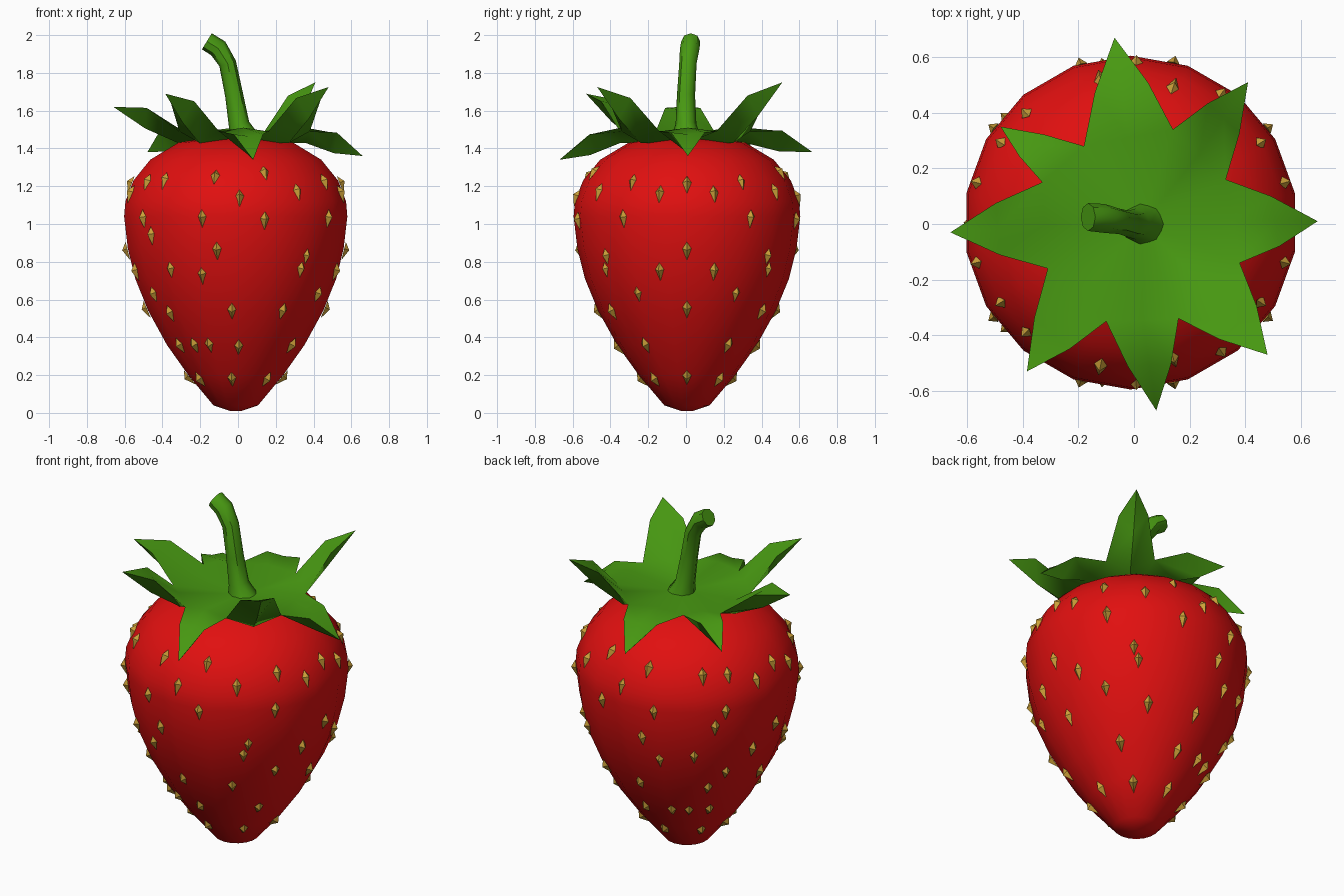
import bpy, bmesh, math
from mathutils import Vector

default = bpy.data.objects.get("Cube")
if default:
    bpy.data.objects.remove(default, do_unlink=True)


def make_material(name, rgb):
    mat = bpy.data.materials.new(name)
    mat.use_nodes = True
    colour = (*rgb, 1)
    mat.diffuse_color = colour
    mat.node_tree.nodes["Principled BSDF"].inputs["Base Color"].default_value = colour
    return mat


red = make_material("berry red", (0.75, 0.005, 0.005))
green = make_material("leaf green", (0.065, 0.32, 0.006))
gold = make_material("seed gold", (0.6, 0.35, 0.04))


def finish(name, bm, mat, angle=None):
    """Turn a bmesh into a named object, smooth below the given angle."""
    bmesh.ops.recalc_face_normals(bm, faces=bm.faces)
    mesh = bpy.data.meshes.new(name)
    bm.to_mesh(mesh)
    bm.free()
    mesh.materials.append(mat)
    obj = bpy.data.objects.new(name, mesh)
    bpy.context.collection.objects.link(obj)
    if angle:
        bpy.ops.object.select_all(action="DESELECT")
        obj.select_set(True)
        bpy.context.view_layer.objects.active = obj
        bpy.ops.object.shade_smooth_by_angle(angle=math.radians(angle))
    return obj


def skin(bm, rings):
    """Bridge equal rings of vertices and cap both ends."""
    for low, high in zip(rings, rings[1:]):
        for i in range(len(low)):
            j = (i + 1) % len(low)
            bm.faces.new((low[i], low[j], high[j], high[i]))
    bm.faces.new(rings[0])
    bm.faces.new(rings[-1])


# Berry body: a lathed profile of (radius, height)
PROFILE = [(0.03, 0.01), (0.12, 0.04), (0.255, 0.2), (0.37, 0.36), (0.47, 0.54),
           (0.54, 0.71), (0.58, 0.87), (0.6, 1.04), (0.593, 1.12), (0.55, 1.23),
           (0.46, 1.34), (0.31, 1.43), (0.15, 1.455)]
CENTRE = Vector((-0.012, 0.005, 0))
SIDES = 18

bm = bmesh.new()
rings = []
for radius, z in PROFILE:
    ring = []
    for i in range(SIDES):
        a = math.tau * (i + 0.5) / SIDES
        ring.append(bm.verts.new(CENTRE + Vector((radius * math.cos(a), radius * math.sin(a), z))))
    rings.append(ring)
skin(bm, rings)
finish("berry_body", bm, red, 50)


# Seeds: small kite-shaped pyramids lying on the skin
def skin_at(z):
    """Radius and upward slope direction (radial, vertical) of the body at a height."""
    for (r0, z0), (r1, z1) in zip(PROFILE, PROFILE[1:]):
        if z0 <= z <= z1:
            return r0 + (r1 - r0) * (z - z0) / (z1 - z0), Vector((r1 - r0, z1 - z0)).normalized()


def add_seed(bm, angle, z):
    radius, slope = skin_at(z)
    out = Vector((math.cos(angle), math.sin(angle), 0))
    side = Vector((-out.y, out.x, 0))
    up = out * slope.x + Vector((0, 0, slope.y))
    normal = side.cross(up)
    pos = CENTRE + out * radius * 0.99 + Vector((0, 0, z))
    rim = [bm.verts.new(pos + p) for p in
           (up * 0.047, side * 0.024 + up * 0.01, up * -0.053, side * -0.024 + up * 0.01)]
    peak = bm.verts.new(pos + normal * 0.028 + up * 0.008)
    for i in range(4):
        bm.faces.new((rim[i], rim[(i + 1) % 4], peak))
    bm.faces.new(rim[::-1])


# (sideways offset, height) on the front, repeated on the back
FRONT_SEEDS = [(-0.38, 1.23), (-0.11, 1.25), (0.155, 1.27), (0.02, 1.14), (0.33, 1.17),
               (-0.18, 1.03), (0.155, 1.02), (-0.45, 0.94), (-0.1, 0.86), (0.375, 0.83),
               (-0.18, 0.73), (-0.35, 0.53), (-0.02, 0.54), (0.25, 0.54), (-0.22, 0.36),
               (-0.14, 0.36), (0.015, 0.35), (-0.19, 0.18), (-0.02, 0.18), (0.165, 0.18)]
# half of one flank, mirrored across it and to the other side
FLANK_SEEDS = [(0, 1.21), (0, 0.86), (0, 0.55), (0, 0.19), (0.145, 1.16), (0.29, 1.22),
               (0.34, 1.03), (0.145, 0.75), (0.43, 0.76), (0.26, 0.63), (0.22, 0.36)]

bm = bmesh.new()
for x, z in FRONT_SEEDS:
    a = math.asin(x / skin_at(z)[0])
    for turn in (a - math.pi / 2, math.pi / 2 - a):
        add_seed(bm, turn, z)
for y, z in FLANK_SEEDS:
    a = math.asin(y / skin_at(z)[0])
    for s in ((1, -1) if y else (1,)):
        add_seed(bm, s * a, z)
        add_seed(bm, math.pi + s * a, z)
finish("seeds", bm, gold)

# Leaf crown: eight keeled leaves sharing one hub
TIPS = [(0.66, 0.01, 1.36), (0.41, 0.51, 1.75), (-0.07, 0.67, 1.38), (-0.48, 0.35, 1.38),
        (-0.66, -0.03, 1.62), (-0.385, -0.53, 1.69), (0.08, -0.67, 1.34), (0.48, -0.47, 1.725)]
VALLEYS = [(0.38, -0.14), (0.33, 0.16), (0.14, 0.34), (-0.18, 0.28),
           (-0.33, 0.15), (-0.31, -0.16), (-0.1, -0.35), (0.16, -0.34)]
UP = Vector((0, 0, 1))

bm = bmesh.new()
hub_top = bm.verts.new((0.03, 0, 1.47))
hub_low = bm.verts.new((0.03, 0, 1.42))
valleys = [bm.verts.new((x, y, 1.49)) for x, y in VALLEYS]
for i, tip_pos in enumerate(TIPS):
    v0, v1 = valleys[i], valleys[(i + 1) % len(TIPS)]
    tip_co = Vector(tip_pos)
    root = (v0.co + v1.co) / 2
    half = root.lerp(tip_co, 0.5)
    tip = bm.verts.new(tip_co)
    # shoulders bulge outwards and upwards a little
    shoulders = []
    for v in (v0, v1):
        edge = v.co.lerp(tip_co, 0.5)
        shoulders.append(bm.verts.new(edge + (edge - half) * 0.2 + UP * 0.06))
    s0, s1 = shoulders
    for hub, rise, mid_rise in ((hub_top, 0.02, 0.05), (hub_low, -0.06, -0.05)):
        a = bm.verts.new(root + UP * rise)
        b = bm.verts.new(half + UP * mid_rise)
        for loop in ((hub, v0, a), (hub, a, v1), (v0, s0, b, a),
                     (a, b, s1, v1), (s0, tip, b), (b, tip, s1)):
            bm.faces.new(loop)
finish("leaf_crown", bm, green, 45)

# Stem: a bent tube that flares at its base, (x, y, z, radius)
STEM = [(0.035, 0, 1.44, 0.085), (0.005, 0, 1.53, 0.055), (-0.02, 0, 1.68, 0.048),
        (-0.055, 0.01, 1.85, 0.046), (-0.105, 0.02, 1.93, 0.052), (-0.165, 0.025, 1.967, 0.05)]
points = [Vector(p[:3]) for p in STEM]
bm = bmesh.new()
rings = []
for i, p in enumerate(points):
    along = (points[min(i + 1, len(points) - 1)] - points[max(i - 1, 0)]).normalized()
    across = Vector((0, 1, 0))
    other = across.cross(along).normalized()
    radius = STEM[i][3]
    rings.append([bm.verts.new(p + radius * (across * math.cos(a) + other * math.sin(a)))
                  for a in (math.tau * k / 8 for k in range(8))])
skin(bm, rings)
finish("stem", bm, green, 45)
